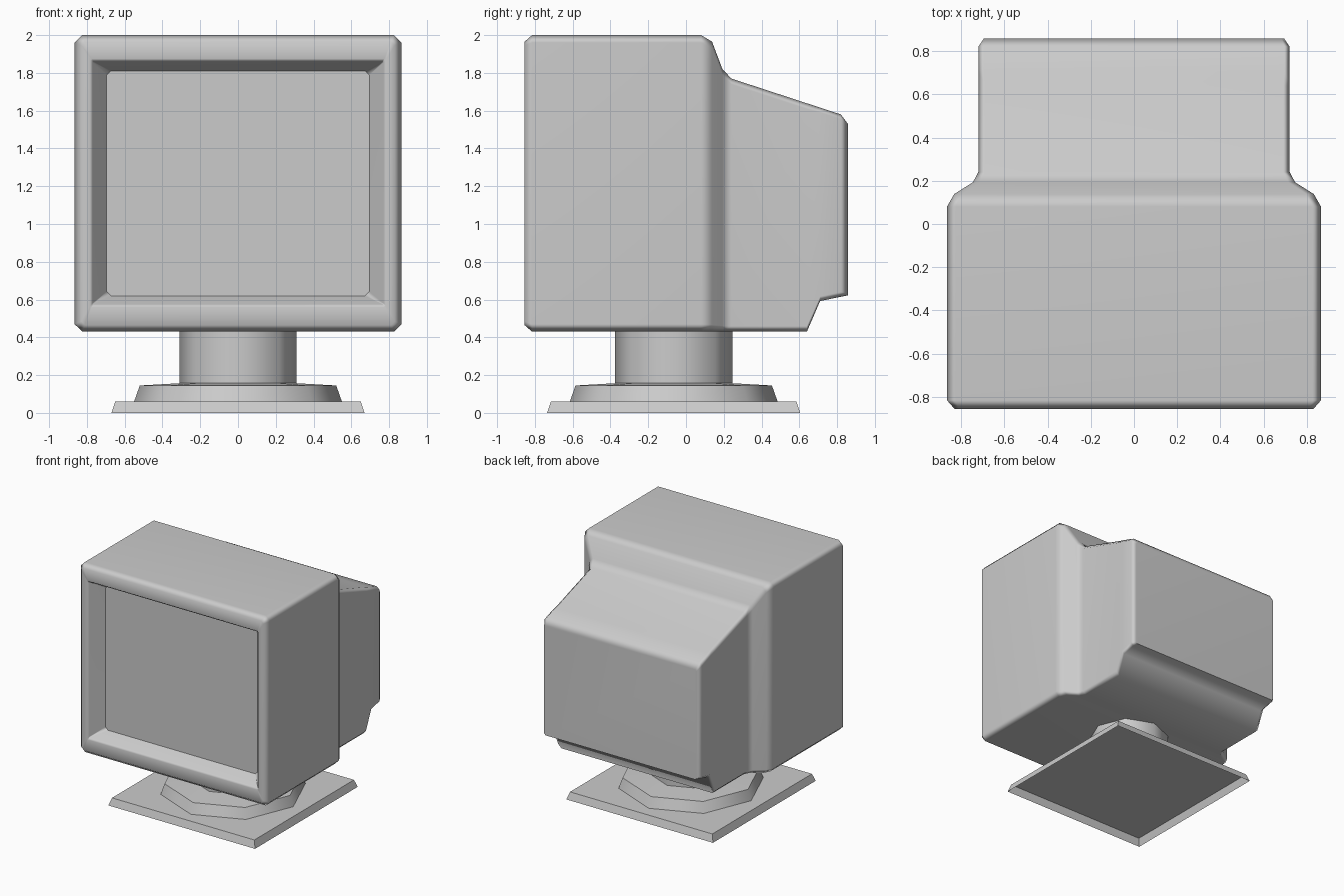
import bpy, bmesh, math

if "Cube" in bpy.data.objects:
    bpy.data.objects.remove(bpy.data.objects["Cube"])


def loft(name, rings, cap_start=False, cap_end=False, angle=50, weighted=False):
    """Skin equal-length rings of points into one object."""
    bm = bmesh.new()
    loops = [[bm.verts.new(p) for p in ring] for ring in rings]
    n = len(loops[0])
    for a, b in zip(loops, loops[1:]):
        for i in range(n):
            j = (i + 1) % n
            bm.faces.new((a[i], a[j], b[j], b[i]))
    if cap_start:
        bm.faces.new(loops[0])
    if cap_end:
        bm.faces.new(loops[-1])
    if len(rings) > 1:
        bmesh.ops.recalc_face_normals(bm, faces=bm.faces)
    me = bpy.data.meshes.new(name)
    bm.to_mesh(me)
    bm.free()
    ob = bpy.data.objects.new(name, me)
    bpy.context.collection.objects.link(ob)
    bpy.ops.object.select_all(action='DESELECT')
    ob.select_set(True)
    bpy.context.view_layer.objects.active = ob
    bpy.ops.object.shade_smooth_by_angle(angle=math.radians(angle))
    if weighted:
        mod = ob.modifiers.new("weighted", 'WEIGHTED_NORMAL')
        mod.keep_sharp = True
    return ob


def section(y, hw, z0, z1, c):
    """Upright rectangle at depth y with corners cut by c."""
    return [(-hw + c, y, z0), (hw - c, y, z0), (hw, y, z0 + c), (hw, y, z1 - c),
            (hw - c, y, z1), (-hw + c, y, z1), (-hw, y, z1 - c), (-hw, y, z0 + c)]


def polygon(r, z, sides, cy=-0.065, turn=0.0):
    """Flat regular polygon around the stand axis."""
    return [(r * math.cos(turn + 2 * math.pi * i / sides),
             cy + r * math.sin(turn + 2 * math.pi * i / sides), z)
            for i in range(sides)]


# Casing: from the recessed screen edge, over the bezel, back to the rear
screen_edge = section(-0.735, 0.695, 0.62, 1.81, 0.022)
loft("casing", [
    screen_edge,
    section(-0.84, 0.77, 0.575, 1.86, 0.006),
    section(-0.855, 0.782, 0.56, 1.875, 0.008),
    section(-0.855, 0.83, 0.465, 1.965, 0.02),
    section(-0.815, 0.865, 0.43, 2.0, 0.04),
    section(0.08, 0.865, 0.43, 2.0, 0.04),
    section(0.138, 0.832, 0.432, 1.965, 0.035),
    section(0.193, 0.745, 0.432, 1.82, 0.03),
    section(0.24, 0.72, 0.43, 1.77, 0.03),
    section(0.64, 0.72, 0.43, 1.639, 0.03),
    section(0.71, 0.72, 0.592, 1.616, 0.025),
    section(0.82, 0.72, 0.615, 1.58, 0.025),
    section(0.857, 0.695, 0.622, 1.53, 0.012),
], cap_end=True, angle=60, weighted=True)

# Screen
loft("screen", [screen_edge], cap_start=True)

# Swivel stand: low octagonal disc rising into the neck
loft("swivel_disc", [polygon(0.55, 0.06, 8), polygon(0.52, 0.145, 8),
                     polygon(0.31, 0.157, 8)], weighted=True)
loft("neck", [polygon(0.31, 0.155, 8), polygon(0.31, 0.44, 8)])

# Square foot plate, hollow underneath
q = math.sqrt(2)
loft("foot_plate", [polygon(0.67 * q, 0.0, 4, turn=math.pi / 4),
                    polygon(0.65 * q, 0.06, 4, turn=math.pi / 4)],
     cap_end=True, angle=30)
